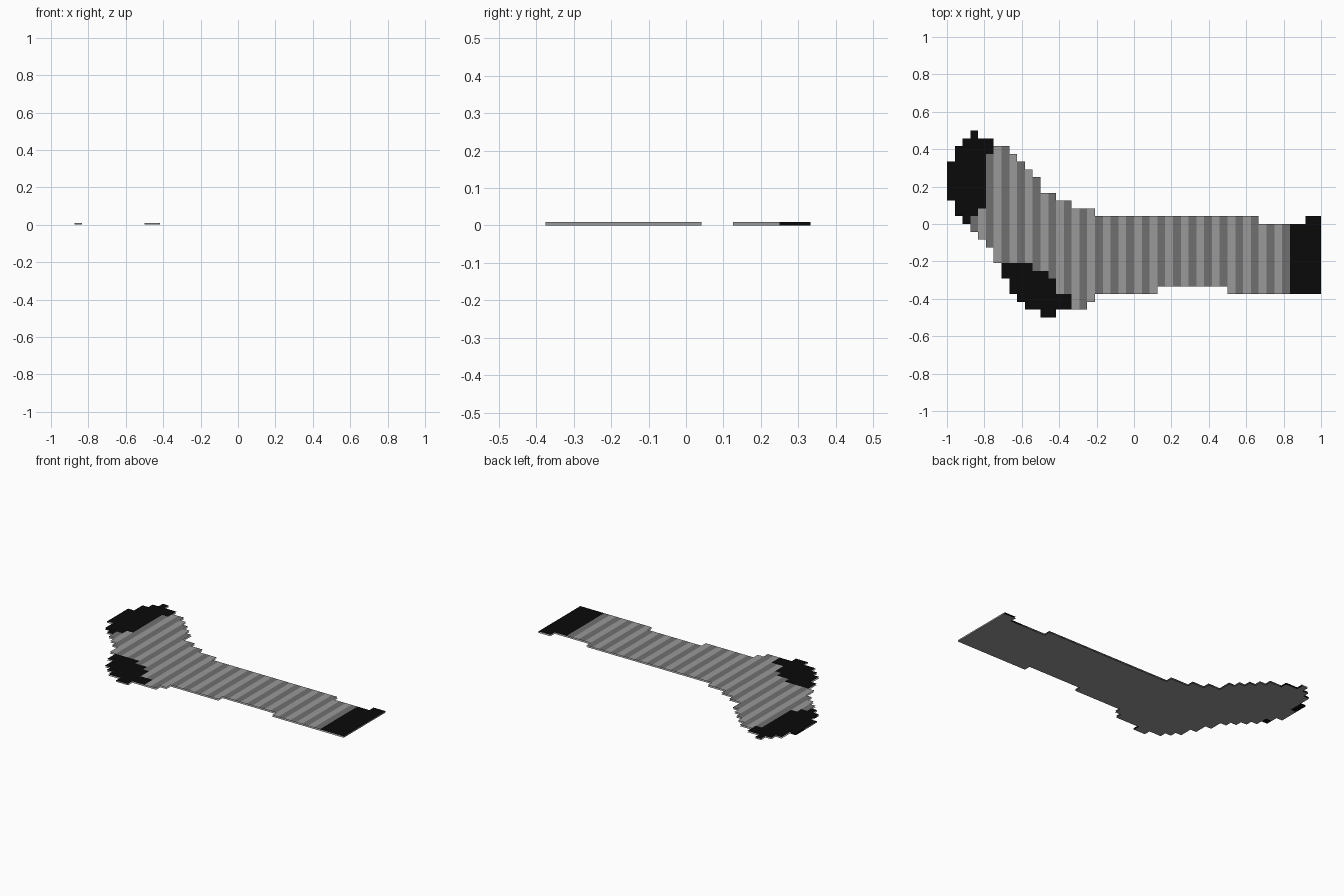
import bpy, bmesh

if "Cube" in bpy.data.objects:
    bpy.data.objects.remove(bpy.data.objects["Cube"])

C = 1 / 24      # pixel size
H = 0.009       # sheet spacing


def material(name, v):
    m = bpy.data.materials.new(name)
    m.diffuse_color = (v, v, v, 1)
    m.use_nodes = True
    m.node_tree.nodes["Principled BSDF"].inputs["Base Color"].default_value = m.diffuse_color
    return m


black = material("black", 0.003)
dark = material("dark_grey", 0.16)
light = material("light_grey", 0.32)


def build(name, quads, mat):
    bm = bmesh.new()
    for q in quads:
        bm.faces.new([bm.verts.new(p) for p in q])
    bmesh.ops.remove_doubles(bm, verts=bm.verts, dist=1e-5)
    me = bpy.data.meshes.new(name)
    bm.to_mesh(me)
    bm.free()
    me.materials.append(mat)
    bpy.context.collection.objects.link(bpy.data.objects.new(name, me))


def strip(col, lo, hi, z):
    # one pixel-wide strip; facing up on the top sheet, down on the bottom
    x0, x1, y0, y1 = col * C - 1, (col + 1) * C - 1, lo * C, hi * C
    q = [(x0, y0, z), (x1, y0, z), (x1, y1, z), (x0, y1, z)]
    return q if z > 0 else q[::-1]


def wall(a, b):
    return [(*a, 0), (*b, 0), (*b, H), (*a, H)]


# pixel columns: column -> (lowest row, highest row)
toe = dict(enumerate([(3, 8), (1, 10), (0, 11), (1, 12), (2, 11), (9, 11)]))
heel = dict(enumerate([(-7, -5), (-9, -5), (-10, -5), (-11, -5), (-11, -6),
                       (-12, -6), (-12, -7), (-11, -9), (-11, -9)], 7))
knit = dict(enumerate([(-1, 1), (-2, 2), (-3, 9), (-5, 10), (-5, 10), (-5, 9),
                       (-5, 8), (-5, 7), (-6, 6), (-6, 4), (-7, 4), (-9, 3),
                       (-9, 3), (-11, 2), (-11, 2), (-10, 2)], 3))
for c in range(19, 44):
    knit[c] = (-8 if 27 <= c < 36 else -9, 1 if c < 40 else 0)
cuff = {44: (-9, 0), 45: (-9, 0), 46: (-9, 1), 47: (-9, 1)}

# top sheet: black patches and striped knit
for name, part in (("toe_patch", toe), ("heel_patch", heel), ("cuff", cuff)):
    build(name, [strip(c, *r, H) for c, r in part.items()], black)
build("dark_stripes", [strip(c, *r, H) for c, r in knit.items() if c % 2], dark)
build("light_stripes", [strip(c, *r, H) for c, r in knit.items() if not c % 2], light)

# underside sheet, with a few black pixels near the toe
spots = [(0, 6, 8), (1, 1, 2)]
under = []
for part in (toe, heel, cuff, knit):
    for c, (lo, hi) in part.items():
        if part is toe and c == 0:
            hi = 6
        if part is toe and c == 1:
            lo = 2
        under.append(strip(c, lo, hi, 0))
build("underside", under, light)
build("underside_spots", [strip(*s, 0) for s in spots], black)

# edge walls exist only at the outermost pixels
build("edge_walls", [
    wall((1, -9 * C), (1, C)),
    wall((-1, 6 * C), (-1, 3 * C)),
    wall((12 * C - 1, -0.5), (14 * C - 1, -0.5)),
    wall((4 * C - 1, 0.5), (3 * C - 1, 0.5)),
], light)
build("toe_edge_wall", [wall((-1, 8 * C), (-1, 6 * C))], black)
